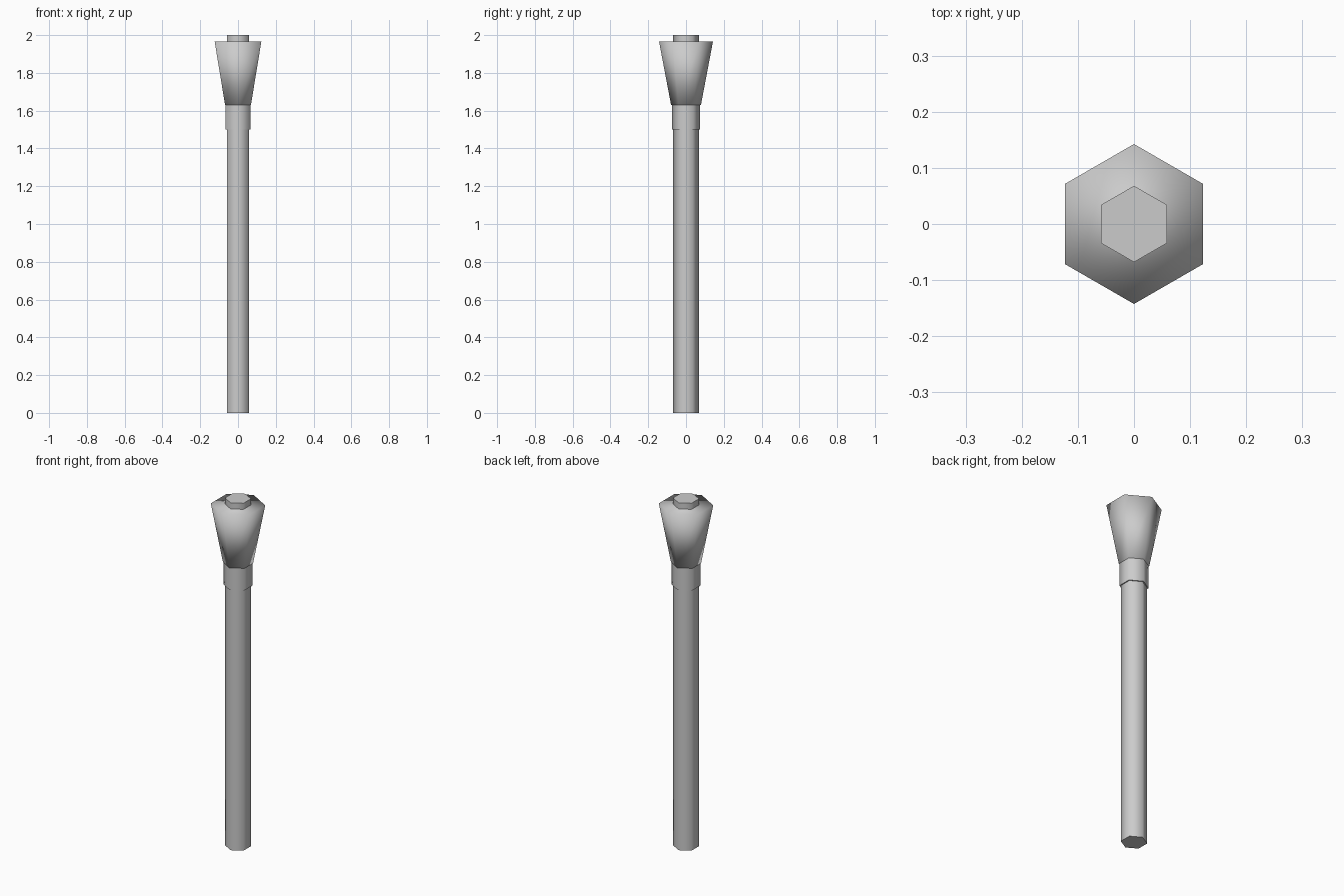
import bpy
import bmesh
import math

if "Cube" in bpy.data.objects:
    bpy.data.objects.remove(bpy.data.objects["Cube"])


def hex_part(name, profile, smooth_caps=False):
    """Six-sided solid through (radius, z) rings, with corners on the y axis."""
    bm = bmesh.new()
    rings = []
    for r, z in profile:
        rings.append([bm.verts.new((r * math.cos(a), r * math.sin(a), z))
                      for a in (math.radians(30 + 60 * i) for i in range(6))])
    for lo, hi in zip(rings, rings[1:]):
        for i in range(6):
            j = (i + 1) % 6
            bm.faces.new((lo[i], lo[j], hi[j], hi[i])).smooth = True
    # end caps
    caps = [bm.faces.new(rings[0][::-1]), bm.faces.new(rings[-1])]
    for cap in caps:
        cap.smooth = smooth_caps
        if not smooth_caps:
            for e in cap.edges:
                e.smooth = False
    mesh = bpy.data.meshes.new(name)
    bm.to_mesh(mesh)
    bm.free()
    obj = bpy.data.objects.new(name, mesh)
    bpy.context.collection.objects.link(obj)
    return obj


# Shaft runs the full height and pokes out of the head
hex_part("shaft", [(0.068, 0.0), (0.068, 2.0)])

# Straight collar below the head
hex_part("collar", [(0.075, 1.50), (0.075, 1.64)])

# Flared head, softly shaded over its rim
hex_part("flared_head", [(0.079, 1.63), (0.1425, 1.965)], smooth_caps=True)
